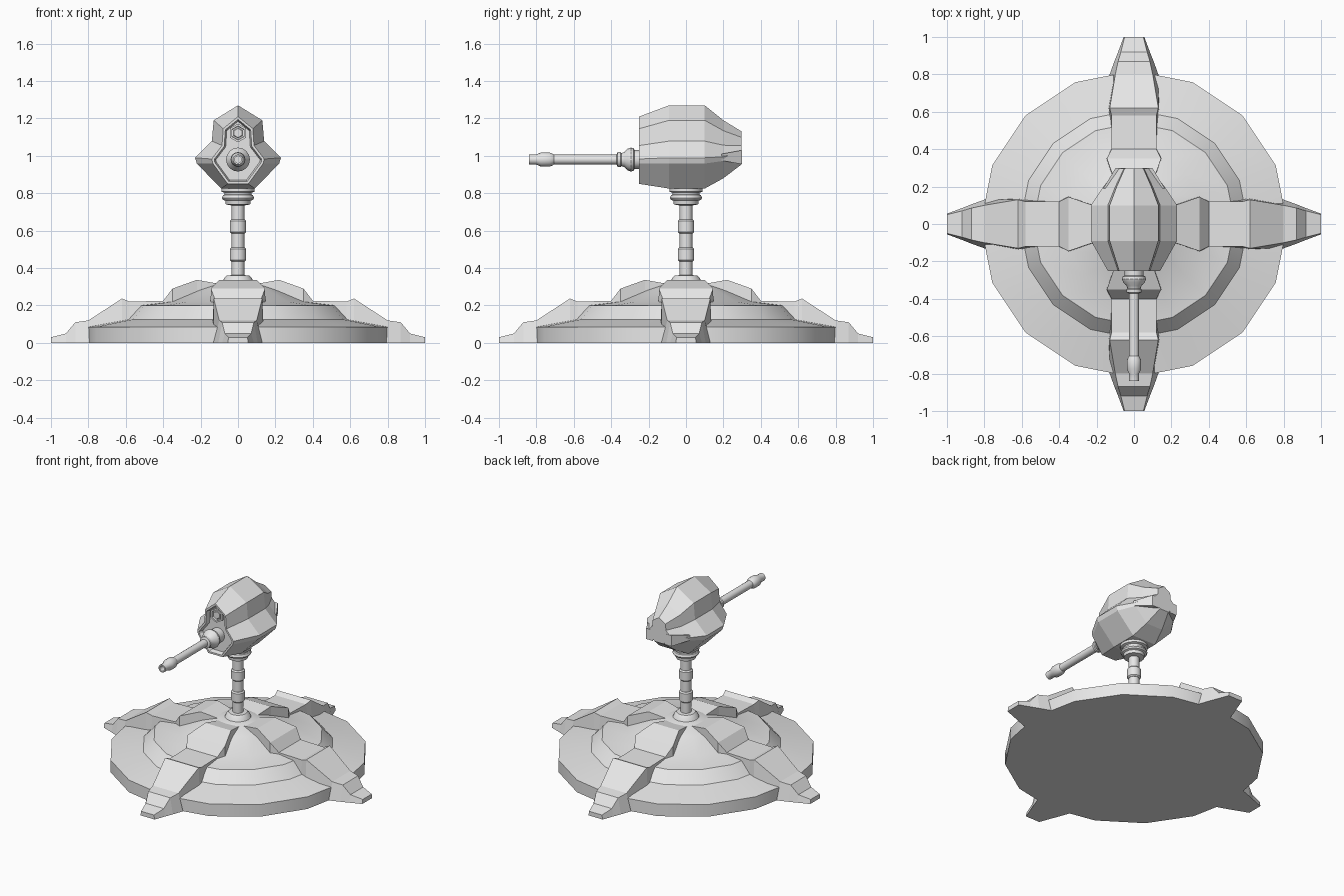
import bpy, bmesh, math
from mathutils import Matrix, Vector

if "Cube" in bpy.data.objects:
    bpy.data.objects.remove(bpy.data.objects["Cube"], do_unlink=True)

metal = bpy.data.materials.new("light_grey_metal")
metal.use_nodes = True
GREY = (0.8, 0.8, 0.8, 1)
metal.diffuse_color = GREY
metal.node_tree.nodes["Principled BSDF"].inputs["Base Color"].default_value = GREY


def loft(bm, rings):
    """Skin a list of equal-length rings and cap both ends; returns the first cap."""
    loops = [[bm.verts.new(p) for p in ring] for ring in rings]
    for a, b in zip(loops, loops[1:]):
        for i in range(len(a)):
            j = (i + 1) % len(a)
            bm.faces.new((a[i], a[j], b[j], b[i]))
    first = bm.faces.new(loops[0][::-1])
    bm.faces.new(loops[-1])
    bmesh.ops.recalc_face_normals(bm, faces=bm.faces)
    return first


def finish(name, bm, matrix=Matrix(), smooth=None):
    mesh = bpy.data.meshes.new(name)
    bm.to_mesh(mesh)
    bm.free()
    mesh.transform(matrix)
    mesh.materials.append(metal)
    obj = bpy.data.objects.new(name, mesh)
    bpy.context.collection.objects.link(obj)
    if smooth:
        bpy.ops.object.select_all(action="DESELECT")
        obj.select_set(True)
        bpy.context.view_layer.objects.active = obj
        bpy.ops.object.shade_smooth_by_angle(angle=math.radians(smooth))
    return obj


def lathe(name, profile, sides, matrix=Matrix(), phase=0.0, smooth=None):
    bm = bmesh.new()
    angles = [phase + math.tau * i / sides for i in range(sides)]
    loft(bm, [[(r * math.cos(a), r * math.sin(a), h) for a in angles] for r, h in profile])
    return finish(name, bm, matrix, smooth)


# Stepped dome base
lathe("base_dome", [(0.82, 0), (0.82, 0.085), (0.61, 0.125), (0.54, 0.2), (0.38, 0.22),
                    (0.22, 0.285), (0.12, 0.32), (0.05, 0.33)], 16, smooth=30)

# Four armoured legs: radius, top height, half width on top, half width at the ground
LEG = [(0.10, 0.315, 0.08, 0.08), (0.22, 0.337, 0.10, 0.11), (0.35, 0.29, 0.145, 0.15),
       (0.40, 0.225, 0.12, 0.13), (0.58, 0.22, 0.12, 0.14), (0.62, 0.237, 0.13, 0.14),
       (0.80, 0.12, 0.10, 0.13), (0.87, 0.11, 0.085, 0.105), (0.92, 0.05, 0.07, 0.085),
       (1.0, 0.03, 0.05, 0.055)]
for k, side in enumerate(("left", "back", "right", "front")):
    bm = bmesh.new()
    loft(bm, [[(r, -wb, 0), (r, wb, 0), (r, wt, z), (r, -wt, z)] for r, z, wt, wb in LEG])
    finish(side + "_leg", bm, Matrix.Rotation(k * math.pi / 2, 4, "Z"))

# Mast with foot, two collars and a stepped neck
lathe("mast_foot", [(0.09, 0.31), (0.075, 0.345), (0.06, 0.36), (0.035, 0.362)], 16, smooth=30)
lathe("mast", [(0.034, 0.3), (0.034, 0.8)], 16, smooth=30)
for name, z in (("lower_collar", 0.435), ("upper_collar", 0.585)):
    lathe(name, [(0.036, z), (0.044, z + 0.008), (0.044, z + 0.067), (0.036, z + 0.075)],
          16, smooth=30)
lathe("neck", [(0.035, 0.735), (0.065, 0.74), (0.068, 0.76), (0.08, 0.765), (0.086, 0.775),
               (0.08, 0.79), (0.072, 0.793), (0.072, 0.803), (0.088, 0.808), (0.088, 0.86)],
      16, smooth=30)

# Faceted head: one half outline, scaled along its length
HALF = [(0, 1), (0.13, 0.82), (0.14, 0.57), (0.23, 0.37), (0.22, 0.30), (0.09, 0)]
OUTLINE = HALF + [(-x, t) for x, t in reversed(HALF[1:])]
STATIONS = [(-0.25, 0.61, 0.85, 1.21), (-0.09, 1, 0.825, 1.27), (0.1, 1, 0.825, 1.27),
            (0.2, 0.71, 0.88, 1.19), (0.298, 0.38, 0.955, 1.13)]
bm = bmesh.new()
front = loft(bm, [[(x * s, y, lo + t * (hi - lo)) for x, t in OUTLINE]
                  for y, s, lo, hi in STATIONS])
bmesh.ops.inset_region(bm, faces=[front], thickness=0.012, use_even_offset=True)
bmesh.ops.inset_region(bm, faces=[front], thickness=0.008, depth=-0.03, use_even_offset=True)
finish("head", bm)

# Rear side fins
for side, s in (("left", 1), ("right", -1)):
    bm = bmesh.new()
    loft(bm, [[(s * a, y, lo), (s * b, y, lo), (s * b, y, hi), (s * a, y, hi)]
              for y, a, b, lo, hi in ((0.19, 0.1, 0.165, 0.975, 1.01),
                                      (0.3, 0.045, 0.098, 0.955, 1.03))])
    finish(side + "_rear_fin", bm)


def facing_front(z):
    return Matrix.Translation(Vector((0, 0, z))) @ Matrix.Rotation(math.pi / 2, 4, "X")


# Hexagonal sensor with a sunken lens
lathe("sensor", [(0.05, 0.19), (0.05, 0.24), (0.038, 0.24), (0.036, 0.228), (0.028, 0.228),
                 (0.024, 0.234)], 6, facing_front(1.122), math.pi / 2)

# Gun: mount, barrel and hollow muzzle
lathe("gun_mount", [(0.05, 0.2), (0.05, 0.275), (0.06, 0.28), (0.064, 0.295), (0.058, 0.312),
                    (0.04, 0.33), (0.035, 0.345), (0.04, 0.35), (0.04, 0.365), (0.026, 0.372)],
      16, facing_front(0.98), smooth=30)
lathe("gun_barrel", [(0.026, 0.34), (0.026, 0.72)], 16, facing_front(0.98), smooth=30)
lathe("muzzle", [(0.026, 0.705), (0.03, 0.71), (0.038, 0.73), (0.038, 0.775), (0.027, 0.8),
                 (0.027, 0.84), (0.018, 0.84), (0.018, 0.8)], 16, facing_front(0.98), smooth=30)
